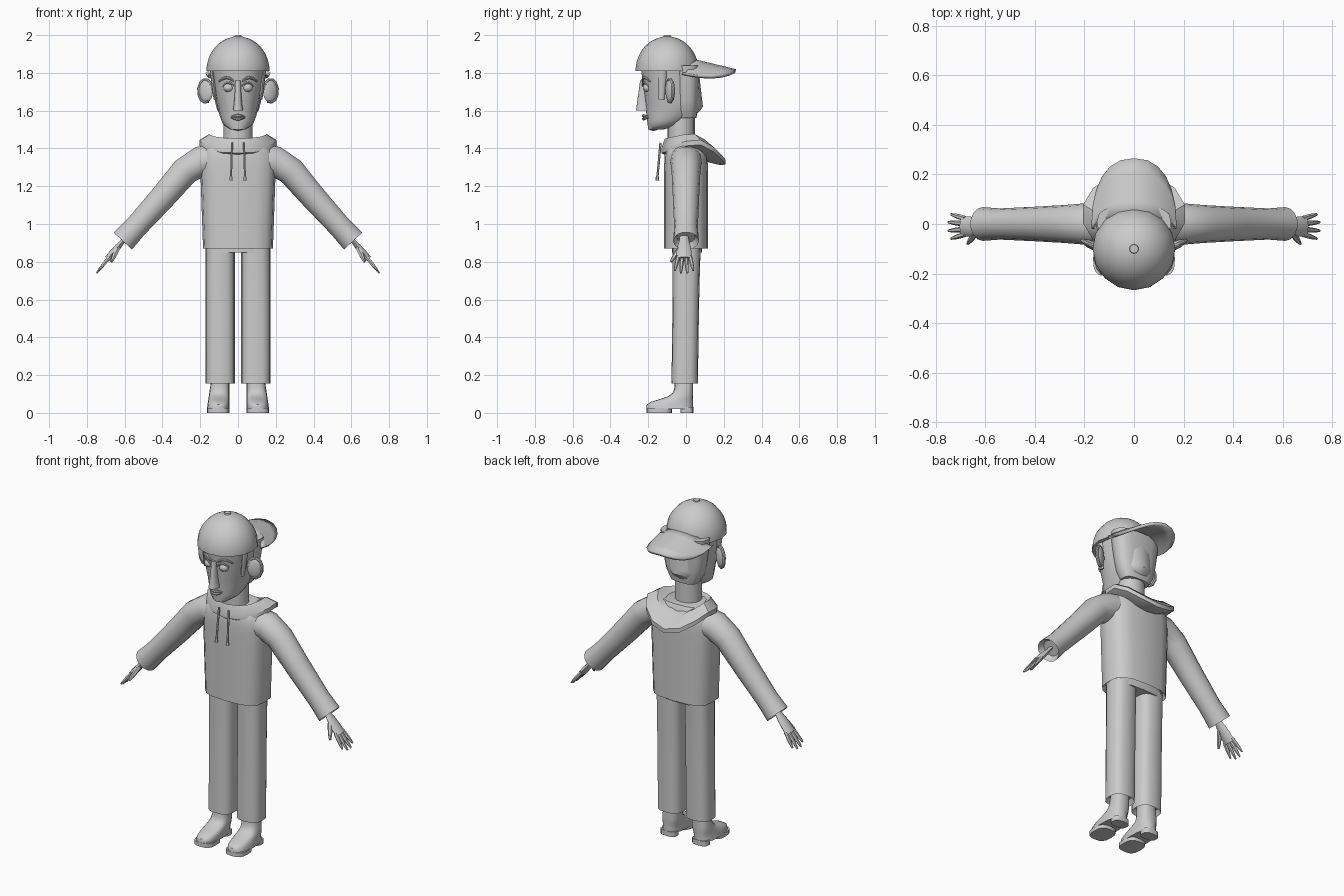
import bpy, bmesh
from math import sin, cos, pi, radians, sqrt
from mathutils import Vector, Matrix

cube = bpy.data.objects.get("Cube")
if cube:
    bpy.data.objects.remove(cube, do_unlink=True)

grey = bpy.data.materials.new("plain_grey")
grey.use_nodes = True
colour = (0.6, 0.6, 0.6, 1)
grey.diffuse_color = colour
grey.node_tree.nodes["Principled BSDF"].inputs["Base Color"].default_value = colour


def finish(name, bm, mirror=False):
    """Turn a bmesh into a smooth-shaded object, optionally mirrored across x."""
    bmesh.ops.recalc_face_normals(bm, faces=bm.faces)
    mesh = bpy.data.meshes.new(name)
    bm.to_mesh(mesh)
    bm.free()
    mesh.materials.append(grey)
    mesh.shade_smooth()
    mesh.set_sharp_from_angle(angle=radians(40))
    part = bpy.data.objects.new(name, mesh)
    bpy.context.collection.objects.link(part)
    if mirror:
        part.modifiers.new("Mirror", 'MIRROR')
    return part


def stitch(bm, rows, closed):
    """Fill quads between neighbouring rows of points."""
    rows = [[bm.verts.new(point) for point in row] for row in rows]
    count = len(rows[0])
    for lower, upper in zip(rows, rows[1:]):
        for i in range(count if closed else count - 1):
            j = (i + 1) % count
            bm.faces.new((lower[i], lower[j], upper[j], upper[i]))
    return rows


def skin(name, rings, mirror=False, hollow=0):
    """Close a stack of rings; hollow sinks the first end, leaving a rim that thick."""
    bm = bmesh.new()
    rows = stitch(bm, rings, closed=True)
    opening = bm.faces.new(rows[0])
    bm.faces.new(rows[-1])
    if hollow:
        bmesh.ops.recalc_face_normals(bm, faces=bm.faces)
        bmesh.ops.inset_region(bm, faces=[opening], thickness=hollow, depth=-.03)
    return finish(name, bm, mirror)


def power(value, exponent):
    return (1 if value >= 0 else -1) * abs(value) ** exponent


def oval(centre, across, along, sides, square=2):
    angles = [2 * pi * i / sides for i in range(sides)]
    return [Vector(centre) + across * power(sin(a), 2 / square)
            + along * power(cos(a), 2 / square) for a in angles]


def loft(name, bottom, top, shape, steps=1, square=2, **options):
    """Stack level sections; shape(t) gives x centre, y centre, x radius, y radius."""
    rings = []
    for i in range(steps + 1):
        t = i / steps
        x, y, rx, ry = shape(t)
        height = bottom + (top - bottom) * t
        rings.append(oval((x, y, height), Vector((rx, 0, 0)), Vector((0, ry, 0)), 16, square))
    return skin(name, rings, **options)


def curve(rule, steps=6):
    return [rule(i / steps) for i in range(steps + 1)]


def line(start, end):
    return curve(lambda t: Vector(start).lerp(Vector(end), t), 4)


def tube(name, path, width, sides=8, flat=1, **options):
    """Sweep an oval along a path; width(t) is its radius, thinned by flat."""
    points = [Vector(p) for p in path]
    last = len(points) - 1
    rings = []
    for i, point in enumerate(points):
        ahead = (points[min(i + 1, last)] - points[max(i - 1, 0)]).normalized()
        side = ahead.cross(Vector((0, 1, 0))).normalized()
        radius = width(i / last)
        rings.append(oval(point, side * radius * flat, side.cross(ahead) * radius, sides))
    return skin(name, rings, **options)


def ball(name, centre, size, turn=0, mirror=False):
    bm = bmesh.new()
    bmesh.ops.create_uvsphere(bm, u_segments=16, v_segments=10, radius=1)
    bm.transform(Matrix.Translation(centre) @ Matrix.Rotation(turn, 4, 'Z')
                 @ Matrix.Diagonal((*size, 1)))
    return finish(name, bm, mirror)


# Head, neck and hair
def head_shape(t):
    depth = .04 + .112 * min(1, 3 * t) ** .6
    return 0, depth - .2 - .04 * t, .04 + .105 * t ** .4, depth


loft("head", 1.5, 1.84, head_shape, steps=14, square=2.2)
loft("neck", 1.4, 1.6, lambda t: (0, -.025, .077, .072))
loft("hair_back", 1.56, 1.84, steps=6, square=2.8,
     shape=lambda t: (0, .005, .085 + .065 * sqrt(t), .05 + .02 * sqrt(t)))
tube("sideburns", line((.137, -.125, 1.82), (.122, -.13, 1.66)), lambda t: .025 - .01 * t,
     flat=.5, mirror=True)

# Facial features
ball("eyes", (.05, -.203, 1.722), (.028, .026, .024), mirror=True)
for part, length, height, size in (("eyelids", .06, 1.73, .003), ("eyebrows", .08, 1.755, .004)):
    tube(part, curve(lambda t: (.02 + length * t, -.23 + .5 * length * t * t,
                                height + .02 * sin(pi * t))),
         lambda t: size * (1 + sin(pi * t)), mirror=True)
for part, way in (("upper_lip", 1), ("lower_lip", -1)):
    tube(part, curve(lambda t: (.08 * (t - .5), -.194 - .03 * sin(pi * t),
                                1.565 + way * .008 * sin(pi * t))),
         lambda t: .003 + .006 * sin(pi * t))
loft("nose", 1.6, 1.76, lambda t: (0, -.227, .028 - .014 * sqrt(t), .038 - .022 * t), steps=5)
ball("chin", (0, -.172, 1.515), (.038, .03, .022))

# Ears with a raised rim
ball("ears", (.17, -.085, 1.705), (.042, .017, .062), turn=.45, mirror=True)
tube("ear_rims", curve(lambda t: (.172 + .036 * cos(5 * t - 2), -.085 + .018 * cos(5 * t - 2),
                                  1.705 + .06 * sin(5 * t - 2)), 9),
     lambda t: .009, mirror=True)

# Backwards cap
def dome_shape(t):
    radius = max(.02, .167 * sqrt(1 - t * t))
    return 0, -.1, radius, radius


loft("cap_dome", 1.81, 1.993, dome_shape, steps=16)
loft("cap_button", 1.98, 2, lambda t: (0, -.1, .022 - .005 * t, .022 - .005 * t))


def brim_point(spread, reach):
    x = .166 * power(sin(spread), .85)
    y = (.05 + .233 * reach) * max(cos(spread), 0) ** .85 - .02
    return x, y, 1.874 - .24 * y - 3 * x * x


bm = bmesh.new()
stitch(bm, [[brim_point(pi * i / 12 - pi / 2, k / 4) for i in range(13)] for k in range(5)],
       closed=False)
bmesh.ops.remove_doubles(bm, verts=bm.verts, dist=.001)
brim = finish("cap_brim", bm)
thickness = brim.modifiers.new("Thickness", 'SOLIDIFY')
thickness.thickness = .018
thickness.offset = 0

# Hoodie body, rounding in at the shoulders
loft("hoodie_body", .87, 1.44, steps=16, square=3, hollow=.015,
     shape=lambda t: (0, 0, .185 + .02 * t - .08 * t ** 16, .116 - .03 * t ** 16))

# Sleeves, from flared hollow cuff to shoulder
sleeve = [(.61, .91), (.54, .985), (.4, 1.14), (.28, 1.28), (.2, 1.33), (.1, 1.34)]
tube("sleeves", [(x, 0, z) for x, z in sleeve],
     lambda t: .056 + .034 * t + (.012 if t == 0 else 0), sides=14, mirror=True, hollow=.02)

# Hands
tube("palms", line((.58, -.01, .945), (.69, -.01, .815)),
     lambda t: .022 + .018 * min(1, 3 * t * t), flat=.45, mirror=True)
for i, finger in enumerate(("index", "middle", "ring", "little")):
    spread = i - 1.5
    base = Vector((.68, .021 * spread - .01, .826))
    reach = Vector((.07, .014 * spread, -.088)) * (1 - .08 * spread ** 2)
    tube(finger + "_fingers", line(base, base + reach),
         lambda t: .011 - .006 * t ** 3, sides=6, mirror=True)
tube("thumbs", line((.635, -.03, .875), (.67, -.08, .8)),
     lambda t: .014 - .008 * t ** 3, sides=6, mirror=True)


# Hood lying open around the neck, drooping at the back
def hood_ring(spread, height):
    ring = oval((0, .05 * spread - .01, height), Vector((.09 + .12 * spread, 0, 0)),
                Vector((0, .08 + .09 * spread, 0)), 14)
    for i, point in enumerate(ring):
        back = cos(2 * pi * i / 14)
        point.z -= .11 * sqrt(spread) * max(back, 0) ** 2 + .05 * spread * max(-back, 0)
    return ring


hood = [(0, 1.42), (.55, 1.48), (1, 1.45), (1, 1.425), (.8, 1.41), (.1, 1.37)]
skin("hood", [hood_ring(spread, height) for spread, height in hood])

# Drawstrings
tube("drawstrings", line((.032, -.135, 1.43), (.037, -.152, 1.24)), lambda t: .006,
     sides=6, mirror=True)
tube("string_tips", line((.037, -.152, 1.255), (.037, -.152, 1.23)),
     lambda t: .007 + .004 * t, sides=6, mirror=True)

# Trousers
loft("trouser_hips", .85, .92, lambda t: (0, .005, .165, .08), square=3)
loft("trouser_legs", .155, .88, lambda t: (.094, .01 * t - .007, .077, .07 + .005 * t ** 4),
     steps=6, square=2.7, mirror=True, hollow=.015)


# Shoes with a separate sole and heel
def shoe_shape(t):
    length = .048 + .076 / (1 + (t / .3) ** 5)
    return .105 - .013 * t, .038 - length, .06 - .014 * t, length


loft("shoes", .02, .2, shoe_shape, steps=14, square=2.6, mirror=True)
loft("shoe_soles", 0, .025, lambda t: (.105, -.142, .06, .068), square=3, mirror=True)
loft("shoe_heels", 0, .03, lambda t: (.105, .005, .05, .034), square=3, mirror=True)
